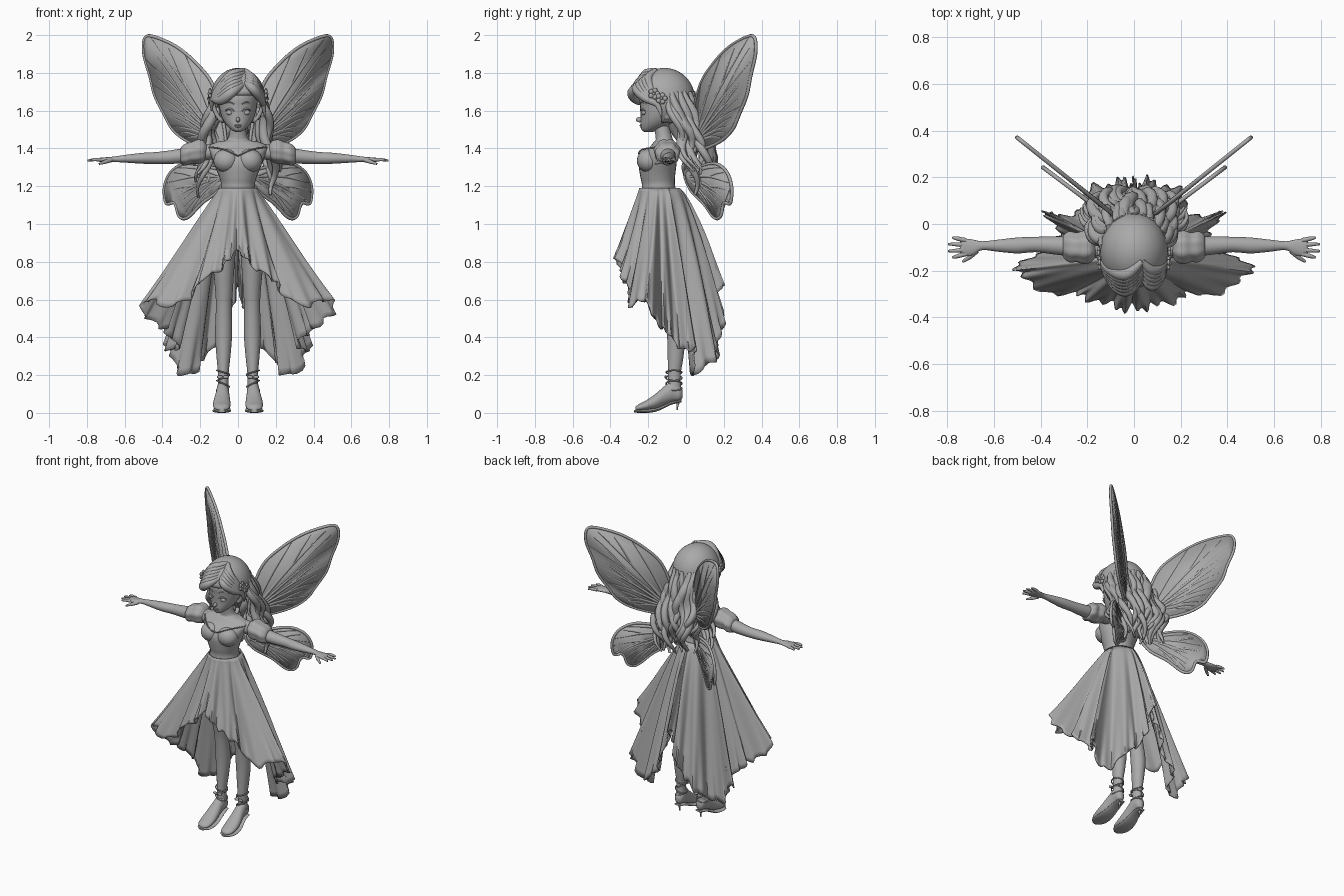
import bpy, bmesh, math, random
from mathutils import Vector
from math import sin, cos, pi

random.seed(4)
cube = bpy.data.objects.get("Cube")
if cube:
    bpy.data.objects.remove(cube)

grey = bpy.data.materials.new("plain grey")
grey.use_nodes = True
GREY = (0.4, 0.4, 0.4, 1)
grey.diffuse_color = GREY
grey.node_tree.nodes["Principled BSDF"].inputs["Base Color"].default_value = GREY


def finish(name, mesh, angle=50):
    mesh.materials.clear()
    mesh.materials.append(grey)
    ob = bpy.data.objects.new(name, mesh)
    bpy.context.collection.objects.link(ob)
    bpy.ops.object.select_all(action='DESELECT')
    ob.select_set(True)
    bpy.context.view_layer.objects.active = ob
    bpy.ops.object.shade_smooth_by_angle(angle=math.radians(angle))
    return ob


def from_bmesh(name, bm, angle=50):
    bmesh.ops.recalc_face_normals(bm, faces=bm.faces)
    mesh = bpy.data.meshes.new(name)
    bm.to_mesh(mesh)
    bm.free()
    return finish(name, mesh, angle)


def spline(pts, n, closed=False):
    """Smooth points through a list of tuples of any size."""
    m = len(pts)
    get = (lambda i: pts[i % m]) if closed else (lambda i: pts[max(0, min(m - 1, i))])
    out = []
    for i in range(m if closed else m - 1):
        for k in range(n):
            t = k / n
            out.append([0.5 * (2 * b + (c - a) * t + (2 * a - 5 * b + 4 * c - d) * t * t
                               + (3 * b - a - 3 * c + d) * t ** 3)
                        for a, b, c, d in zip(get(i - 1), get(i), get(i + 1), get(i + 2))])
    return out if closed else out + [list(pts[-1])]


def loft(name, rings, axis='Z', sides=28, steps=5, pleats=0.0):
    """Elliptic rings (along, a, b, radius a, radius b) skinned along an axis."""
    bm = bmesh.new()
    loops = []
    for h, a, b, ra, rb in spline(rings, steps):
        loop = []
        for i in range(sides):
            t = 2 * pi * i / sides
            k = 1 + pleats * sin(7 * t)
            p, q = a + ra * k * cos(t), b + rb * k * sin(t)
            loop.append(bm.verts.new({'Z': (p, q, h), 'Y': (p, h, q), 'X': (h, p, q)}[axis]))
        loops.append(loop)
    for u, v in zip(loops, loops[1:]):
        for i in range(sides):
            j = (i + 1) % sides
            bm.faces.new((u[i], u[j], v[j], v[i]))
    bm.faces.new(loops[0])
    bm.faces.new(loops[-1])
    return from_bmesh(name, bm)


def tube(name, pts, res=3, closed=False, steps=5):
    """Round strand through points (x, y, z, radius)."""
    cu = bpy.data.curves.new(name, 'CURVE')
    cu.dimensions = '3D'
    cu.bevel_depth, cu.bevel_resolution, cu.use_fill_caps = 1, res, True
    path = spline(pts, steps, closed)
    sp = cu.splines.new('POLY')
    sp.points.add(len(path) - 1)
    sp.use_cyclic_u = closed
    for p, (x, y, z, r) in zip(sp.points, path):
        p.co, p.radius = (x, y, z, 1), max(r, 0.001)
    tmp = bpy.data.objects.new("tmp", cu)
    mesh = bpy.data.meshes.new_from_object(tmp)
    bpy.data.objects.remove(tmp)
    return finish(name, mesh, 70)


def ball(name, c, r, seg=24, keep=None):
    bm = bmesh.new()
    bmesh.ops.create_uvsphere(bm, u_segments=seg, v_segments=seg // 2, radius=1)
    for v in bm.verts:
        v.co = Vector(c) + Vector(a * b for a, b in zip(v.co, r))
    if keep:
        bmesh.ops.delete(bm, geom=[f for f in bm.faces if not keep(f.calc_center_median())], context='FACES')
    return from_bmesh(name, bm)


# Torso, neck and head
loft("torso", [(1.13, 0, -.14, .11, .105), (1.2, 0, -.145, .09, .088), (1.25, 0, -.15, .1, .092),
               (1.32, 0, -.15, .128, .1), (1.37, 0, -.14, .145, .09), (1.41, 0, -.12, .155, .07),
               (1.435, 0, -.115, .11, .055), (1.45, 0, -.115, .055, .045), (1.52, 0, -.13, .04, .04)])
loft("head", [(1.486, 0, -.2, .012, .02), (1.5, 0, -.188, .036, .048), (1.53, 0, -.16, .066, .08),
              (1.57, 0, -.14, .088, .1), (1.62, 0, -.13, .1, .113), (1.68, 0, -.125, .105, .12),
              (1.75, 0, -.12, .08, .09), (1.79, 0, -.12, .03, .03)])
ball("nose", (0, -.246, 1.552), (.011, .02, .014), 12)
ball("upper_lip", (0, -.238, 1.522), (.02, .008, .005), 12)
ball("lower_lip", (0, -.236, 1.514), (.016, .008, .005), 12)

# Skirt hem, from the front centre round to the back centre
hem = [(0, -.35, .85), (.09, -.36, .77), (.2, -.31, .69), (.33, -.3, .57), (.5, -.22, .6),
       (.46, -.15, .48), (.36, -.09, .42), (.34, -.01, .33), (.39, .06, .35), (.28, .03, .2),
       (.2, .13, .27), (.1, .18, .38), (.03, .18, .55), (0, .18, .68)]
hem += [(-x, y, z) for x, y, z in hem[-2:0:-1]]
edge = spline(hem, 10, True)
ROWS = 26
bm = bmesh.new()
cols = []
for i, (x, y, z) in enumerate(edge):
    a = math.atan2(x, -(y + .13))
    back = .5 - .5 * cos(a)
    col = []
    for j in range(ROWS + 1):
        t = j / ROWS
        s = t ** (1.15 - .4 * back)
        fold = .018 * sin(2 * pi * i / 14) * sin(min(1, t * 1.3) * pi / 2) + .014 * t ** 4 * sin(2 * pi * i / 5)
        px = .1 * sin(a) * (1 - s) + x * s + fold * sin(a)
        py = (-.14 - .108 * cos(a)) * (1 - s) + y * s - fold * cos(a)
        col.append(bm.verts.new((px, py, 1.19 + (z - 1.19) * t + .012 * t ** 4 * cos(2 * pi * i / 7))))
    cols.append(col)
for i, u in enumerate(cols):
    v = cols[(i + 1) % len(cols)]
    for j in range(ROWS):
        bm.faces.new((u[j], v[j], v[j + 1], u[j + 1]))
skirt = from_bmesh("skirt", bm, 60)
skirt.modifiers.new("cloth", 'SOLIDIFY').thickness = .008

# Hair cap with an open face
cap = ball("hair_cap", (0, -.115, 1.663), (.145, .162, .163), 48,
           lambda p: p.z > 1.53 and not (p.y < -.13 and p.z < 1.66 + .2 * (-.13 - p.y)))
cap.modifiers.new("volume", 'SOLIDIFY').thickness = .02

# Fringe swept from an off-centre parting
for k in range(6):
    e = k * .014
    tube("fringe_right", [(.035, -.16 - e, 1.815 - e, .012), (-.03, -.215 - e, 1.79 - e * 1.3, .026),
                          (-.09, -.2 - e * .7, 1.725 - e, .026), (-.135, -.16, 1.66, .016), (-.14, -.13, 1.6, .004)])
for k in range(5):
    e = k * .016
    tube("fringe_left", [(.035, -.16 - e, 1.815 - e, .012), (.075, -.2 - e, 1.77 - e * .8, .024),
                         (.115, -.18 - e * .6, 1.7 - e * .5, .022), (.135, -.15, 1.63, .014), (.14, -.13, 1.57, .004)])


def hair_lock(a, drop, width, side):
    """One curling lock; a runs from 0 at the side to 1 at the back."""
    ang, phase = a * pi / 2, random.uniform(0, 2 * pi)
    pts = []
    for k in range(13):
        t = k / 12
        z = 1.7 - drop * t
        r = .125 + .06 * t + (.05 * sin(pi * t ** 1.4) if a > .4 else .02 * t)
        curl = .008 + .022 * t
        x = r * cos(ang) + curl * cos(phase + 11 * t)
        y = -.1 + r * sin(ang) * 1.03 + .12 * (1 - a) * t + curl * sin(phase + 11 * t)
        pts.append((side * x, y, z, width * (1 - .75 * t ** 3) * (.55 + .45 * min(1, 4 * t))))
    tube("hair_lock", pts, 2, steps=3)


for s in (1, -1):
    for k in range(15):
        hair_lock(k / 14, random.uniform(.38, .56), random.uniform(.02, .03), s)

    # Face details
    tube("eyelid", [(s * .018, -.24, 1.596, .002), (s * .04, -.237, 1.61, .005), (s * .068, -.218, 1.6, .003)])
    ball("eye", (s * .043, -.222, 1.59), (.021, .014, .015), 16)
    tube("eyebrow", [(s * .02, -.243, 1.635, .002), (s * .045, -.233, 1.645, .004), (s * .075, -.206, 1.634, .001)])
    ball("ear", (s * .108, -.1, 1.585), (.014, .022, .035), 16)

    # Blossoms beside the temples
    for cx, cy, cz in ((.148, -.17, 1.69), (.152, -.13, 1.665)):
        for k in range(5):
            t = 2 * pi * k / 5
            ball("petal", (s * cx, cy + .018 * cos(t), cz + .018 * sin(t)), (.008, .014, .014), 10)
        ball("blossom_heart", (s * (cx + .006), cy, cz), (.008, .008, .008), 10)

    # Bodice
    ball("bust", (s * .062, -.198, 1.335), (.068, .062, .062))
    tube("neckline", [(0, -.238, 1.36, .004), (s * .03, -.25, 1.375, .004), (s * .075, -.23, 1.395, .004),
                      (s * .13, -.17, 1.405, .004), (s * .165, -.115, 1.405, .004)])

    # Arm, puffed sleeve and hand
    loft("arm", [(s * .12, -.1, 1.385, .045, .04), (s * .2, -.1, 1.375, .045, .042), (s * .32, -.093, 1.358, .04, .038),
                 (s * .42, -.088, 1.35, .033, .032), (s * .5, -.092, 1.348, .034, .029), (s * .58, -.093, 1.346, .026, .022),
                 (s * .65, -.093, 1.343, .019, .015), (s * .69, -.1, 1.341, .033, .013), (s * .73, -.1, 1.34, .037, .011),
                 (s * .745, -.1, 1.34, .025, .007)], 'X')
    loft("puff_sleeve", [(s * .165, -.1, 1.385, .04, .035), (s * .185, -.1, 1.385, .063, .058),
                         (s * .215, -.1, 1.384, .07, .064), (s * .245, -.1, 1.378, .062, .058),
                         (s * .275, -.098, 1.37, .065, .058), (s * .298, -.096, 1.364, .052, .048),
                         (s * .305, -.096, 1.362, .036, .034)], 'X', 42, 5, .04)
    for y, tip, dy in ((-.07, .778, .012), (-.09, .796, .004), (-.11, .796, -.006), (-.128, .778, -.016)):
        tube("finger", [(s * .72, y, 1.34, .01), (s * .755, y + dy * .6, 1.341, .009), (s * tip, y + dy, 1.336, .005)])
    tube("thumb", [(s * .675, -.115, 1.338, .012), (s * .705, -.142, 1.328, .01), (s * .735, -.162, 1.318, .005)])

    # Leg, shoe and ankle straps
    loft("leg", [(.1, s * .08, -.06, .03, .036), (.2, s * .078, -.062, .028, .034), (.3, s * .077, -.055, .037, .042),
                 (.42, s * .076, -.052, .045, .049), (.56, s * .075, -.07, .042, .045), (.64, s * .074, -.082, .046, .048),
                 (.8, s * .075, -.1, .058, .062), (1.02, s * .068, -.12, .07, .075)])
    loft("shoe", [(-.268, s * .086, .022, .014, .01), (-.25, s * .086, .028, .038, .018), (-.21, s * .086, .04, .046, .027),
                  (-.16, s * .085, .062, .044, .04), (-.11, s * .082, .095, .036, .05), (-.07, s * .08, .115, .033, .054),
                  (-.035, s * .08, .105, .028, .04), (-.018, s * .08, .1, .012, .02)], 'Y')
    loft("sole", [(-.274, s * .086, .009, .018, .007), (-.245, s * .086, .009, .046, .009), (-.19, s * .086, .011, .05, .01),
                  (-.14, s * .085, .022, .044, .009), (-.08, s * .08, .05, .034, .008), (-.025, s * .08, .063, .026, .007)], 'Y')
    tube("heel_spike", [(s * .08, -.04, .065, .012), (s * .08, -.045, .04, .006), (s * .08, -.046, .016, .004)])
    for z, tilt in ((.215, .01), (.185, -.014), (.155, .016), (.13, -.01)):
        ring = [(s * (.079 + .034 * cos(t)), -.064 + .042 * sin(t), z + tilt * cos(t), .004)
                for t in (k * pi / 4 for k in range(8))]
        tube("ankle_strap", ring, 2, True)
    for dx in (-.016, .016):
        ball("strap_bow", (s * .08 + dx, -.108, .19), (.016, .007, .009), 12)

    # Wings: outline plates on a slanted plane, with rims and veins
    def wing(name, outline, root, slope, offset, reach):
        place = lambda x, z: Vector((s * x, x * slope + offset, z))
        rim = spline(outline, 6, True)
        bm = bmesh.new()
        bm.faces.new([bm.verts.new(place(x, z)) for x, z in rim])
        bmesh.ops.triangulate(bm, faces=bm.faces[:])
        plate = from_bmesh(name, bm)
        mod = plate.modifiers.new("plate", 'SOLIDIFY')
        mod.thickness, mod.offset = .012, 0
        tube(name + "_rim", [(*place(x, z), .009) for x, z in rim], 2, True, 1)
        rx, rz = root
        for n, i in enumerate(reach):
            ex, ez = rim[i]
            mid = (rx + (ex - rx) * .5, rz + (ez - rz) * .5 + .02)
            tube(name + "_vein", [(*place(rx, rz), .011), (*place(*mid), .009), (*place(ex, ez), .006)], 2)
            if n:
                px, pz = rim[(i + reach[n - 1]) // 2]
                tube(name + "_branch", [(*place(*mid), .008), (*place((mid[0] + px) / 2, (mid[1] + pz) / 2 + .01), .008),
                                        (*place(px, pz), .005)], 2)

    wing("upper_wing", [(.07, 1.4), (.08, 1.55), (.13, 1.73), (.21, 1.84), (.32, 1.935), (.44, 1.99), (.492, 1.985),
                        (.498, 1.9), (.465, 1.78), (.44, 1.68), (.39, 1.58), (.345, 1.5), (.27, 1.44), (.16, 1.4)],
         (.08, 1.42), .8, -.03, (22, 32, 43, 50, 57, 64, 70))
    wing("lower_wing", [(.06, 1.27), (.15, 1.3), (.27, 1.32), (.35, 1.28), (.388, 1.2), (.38, 1.11), (.335, 1.11),
                        (.31, 1.04), (.265, 1.035), (.19, 1.11), (.1, 1.18)],
         (.08, 1.25), .75, -.05, (16, 23, 30, 38, 44, 53))
